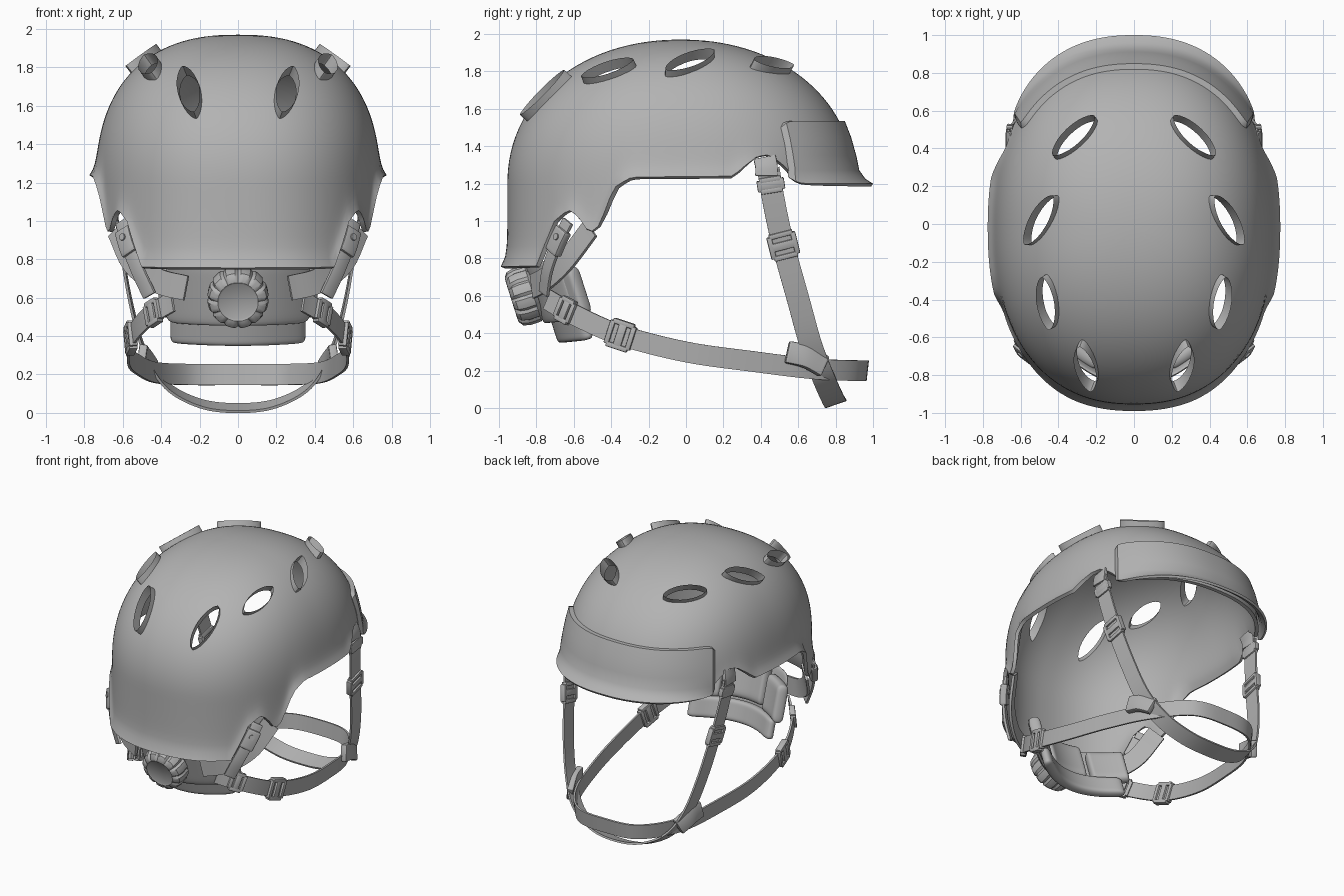
import bpy, bmesh, math
from mathutils import Vector, Matrix

if "Cube" in bpy.data.objects:
    bpy.data.objects.remove(bpy.data.objects["Cube"])

grey = bpy.data.materials.new("neutral_grey")
grey.diffuse_color = (0.45, 0.45, 0.45, 1)
grey.use_nodes = True
grey.node_tree.nodes["Principled BSDF"].inputs["Base Color"].default_value = grey.diffuse_color
A, EF, EB, YC, ZM, ZH, N = 0.738, 0.93, 0.925, -0.03, 1.2, 0.77, 2.3


def make(name, verts, faces, mirror=False, solid=0, subsurf=0, bevel=0, recalc=True):
    me = bpy.data.meshes.new(name)
    me.from_pydata([tuple(v) for v in verts], [], faces)
    if recalc:
        bm = bmesh.new()
        bm.from_mesh(me)
        bmesh.ops.recalc_face_normals(bm, faces=bm.faces)
        bm.to_mesh(me)
        bm.free()
    me.materials.append(grey)
    ob = bpy.data.objects.new(name, me)
    bpy.context.collection.objects.link(ob)
    if solid:
        m = ob.modifiers.new("solid", 'SOLIDIFY')
        m.thickness, m.offset = solid, -1
    if bevel:
        m = ob.modifiers.new("bevel", 'BEVEL')
        m.width, m.segments = bevel, 2
    if subsurf:
        m = ob.modifiers.new("sub", 'SUBSURF')
        m.levels = m.render_levels = subsurf
    if mirror:
        ob.modifiers.new("mirror", 'MIRROR')
    return ob


def grid_faces(nu, nv, loop=False):
    return [(j*nu+i, j*nu+(i+1) % nu, (j+1)*nu+(i+1) % nu, (j+1)*nu+i)
            for j in range(nv-1) for i in range(nu if loop else nu-1)]


def lerp_table(t, x):
    for (x0, y0), (x1, y1) in zip(t, t[1:]):
        if x <= x1:
            return y0 + (y1-y0)*max(0, x-x0)/(x1-x0)
    return t[-1][1]


def shrink(z, p):
    return max(0, 1-(max(0, z-ZM)/ZH)**p)**(1/p)


def surf(phi, z, off=0):
    """Point on the dome at an azimuth and height."""
    c, s = math.cos(phi), math.sin(phi)
    a = A*shrink(z, 2.4) + off
    e = (EF if s > 0 else EB)*shrink(z, 2.1) + off
    return Vector((a*math.copysign(abs(c)**(2/N), c), YC + e*math.copysign(abs(s)**(2/N), s), z))


def dome(x, y):
    """Project a plan position up to the dome."""
    e, lo, hi = (EF if y > YC else EB), ZM, ZM+ZH-1e-6
    for _ in range(40):
        z = (lo+hi)/2
        if abs(x/(A*shrink(z, 2.4)))**N + abs((y-YC)/(e*shrink(z, 2.1)))**N < 1:
            lo = z
        else:
            hi = z
    return Vector((x, y, lo))


# shell with a shaped lower edge and a slightly flared lip
EDGE = [(-1, .755), (-.78, .76), (-.74, .87), (-.69, 1.0), (-.62, 1.06), (-.57, 1.03), (-.53, .96),
        (-.48, .94), (-.44, 1.02), (-.40, 1.12), (-.36, 1.19), (-.28, 1.235), (.24, 1.24), (.30, 1.29),
        (.38, 1.345), (.45, 1.355), (.52, 1.30), (.58, 1.23), (1, 1.22)]
SEG, ROWS = 160, 36
verts = []
for j in range(ROWS):
    for i in range(SEG):
        phi = 2*math.pi*i/SEG
        y0 = surf(phi, ZM).y
        zb = lerp_table(EDGE, y0)
        z = zb + (ZM+ZH-zb)*math.sin(j/ROWS*math.pi/2)
        lip = lerp_table([(-.9, .035), (-.7, .02), (-.45, .012), (-.36, .035), (.24, .038), (.4, .008)], y0)
        verts.append(surf(phi, z, lip*math.exp(-(z-zb)/0.05)))
faces = grid_faces(SEG, ROWS, True)
verts.append(Vector((0, YC, ZM+ZH)))
faces += [((ROWS-1)*SEG+i, (ROWS-1)*SEG+(i+1) % SEG, ROWS*SEG) for i in range(SEG)]
shell = make("helmet_shell", verts, faces, solid=0.025)

# lens-shaped vents: holes in the shell plus raised sleeves
VENTS = [((.20, .56), (.42, .35)), ((.41, .15), (.56, -.11)),
         ((.47, -.27), (.43, -.55)), ((.28, -.63), (.22, -.86))]
LN = 24
cv, cf, tv, tf = [], [], [], []
for side in (1, -1):
    for p, q in VENTS:
        P, Q = dome(side*p[0], p[1]), dome(side*q[0], q[1])
        mx, my = (P.x+Q.x)/2, (P.y+Q.y)/2
        M = dome(mx, my)
        nrm = (dome(mx+.01, my)-dome(mx-.01, my)).cross(dome(mx, my+.01)-dome(mx, my-.01)).normalized()
        u = (P-Q).normalized()
        u = (u - nrm*u.dot(nrm)).normalized()
        w, half = nrm.cross(u), (P-Q).length/2

        def ring(h):
            out = []
            for k in range(LN):
                t = 2*math.pi*k/LN
                out.append(M + u*half*math.cos(t) + w*0.058*math.sin(t)*abs(math.sin(t))**.3 + nrm*h)
            return out
        b = len(cv)
        cv += ring(-.12) + ring(.12)
        cf += [tuple(b+k for k in f) for f in grid_faces(LN, 2, True)]
        cf += [tuple(b+k for k in reversed(range(LN))), tuple(b+LN+k for k in range(LN))]
        b = len(tv)
        tv += ring(-.03) + ring(.035)
        tf += [tuple(b+k for k in reversed(f)) for f in grid_faces(LN, 2, True)]
cutter = make("vent_cutter", cv, cf)
cutter.hide_render = True
m = shell.modifiers.new("vents", 'BOOLEAN')
m.object, m.operation, m.solver = cutter, 'DIFFERENCE', 'EXACT'
bpy.context.view_layer.objects.active = shell
for m in list(shell.modifiers):
    bpy.ops.object.modifier_apply(modifier=m.name)
bpy.data.objects.remove(cutter)
make("vent_sleeves", tv, tf, recalc=False)

# front visor panel with projecting lip
VIS = [(1.535, 0), (1.535, .03), (1.45, .025), (1.35, .025), (1.27, .03), (1.225, .06), (1.20, .10)]
VU = 60
verts = []
for z, o in VIS:
    for i in range(VU+1):
        f = i/VU
        phi = math.radians(35 + 110*f)
        lift = 0.035*math.exp(-min(f, 1-f)/.015)*(1 if z > 1.4 else -1)
        off = .004 if i in (0, VU) else o if o < .05 else .025 + (o-.025)*math.sin(math.pi*f)**.7
        verts.append(surf(phi, z-lift, off))
make("front_visor", verts, grid_faces(VU+1, len(VIS)), solid=0.018)


def spline(pts, steps=8):
    """Catmull-Rom samples through the points."""
    p = [Vector(q) for q in pts]
    p = [2*p[0]-p[1]] + p + [2*p[-1]-p[-2]]
    out = []
    for a, b, c, d in zip(p, p[1:], p[2:], p[3:]):
        for k in range(steps):
            t = k/steps
            out.append(.5*(2*b + (c-a)*t + (2*a-5*b+4*c-d)*t*t + (3*b-a-3*c+d)*t**3))
    return out + [p[-2]]


def frames(pts, centre):
    """Position, tangent, across and outward axes along a path."""
    s, res = spline(pts), []
    for i, p in enumerate(s):
        t = (s[min(i+1, len(s)-1)] - s[max(i-1, 0)]).normalized()
        o = p - Vector(centre)
        o = (o - t*o.dot(t)).normalized()
        res.append((p, t, o.cross(t), o))
    return res


def ribbon(name, fr, width, thick, mirror=False, bevel=0):
    v = [p + a*sx*width/2 + o*so*thick/2 for p, t, a, o in fr
         for sx, so in ((-1, -1), (1, -1), (1, 1), (-1, 1))]
    n = len(fr)
    return make(name, v, grid_faces(4, n, True) + [(3, 2, 1, 0), tuple(4*n-4+k for k in range(4))], mirror, bevel=bevel)


def buckle(name, frame, w, l, d, bar=.028):
    """Rectangular strap frame with a centre bar, on both sides."""
    p, t, a, o = frame
    R = Matrix((a, t, o)).transposed().to_4x4()
    v, f = [], []
    for x, y, sx, sy in ((-w/2, 0, bar, l), (w/2, 0, bar, l), (0, -l/2, w, bar),
                         (0, l/2, w, bar), (0, 0, w, bar*1.6)):
        bm = bmesh.new()
        bmesh.ops.create_cube(bm, size=1, matrix=Matrix.Translation(p) @ R @ Matrix.Translation((x, y, 0))
                              @ Matrix.Diagonal((sx, sy, d, 1)))
        b = len(v)
        v += [q.co.copy() for q in bm.verts]
        f += [tuple(b+q.index for q in fc.verts) for fc in bm.faces]
        bm.free()
    make(name, v, f, True, bevel=.006)


def loop_pts(half):
    return half + [(-x, y, z) for x, y, z in reversed(half[:-1])]


# chin straps
front = frames(loop_pts([(.665, .44, 1.28), (.645, .47, 1.1), (.61, .52, .87), (.56, .60, .58),
                         (.49, .67, .33), (.38, .74, .15), (.2, .785, .05), (0, .80, .025)]), (0, .5, .9))
ribbon("under_chin_strap", front, .12, .014)
rear = frames(loop_pts([(.34, -.74, .58), (.47, -.6, .50), (.56, -.35, .39), (.57, 0, .30),
                        (.52, .35, .25), (.43, .68, .21), (.25, .92, .2), (0, .965, .2)]), (0, .1, .3))
ribbon("chin_cup_strap", rear, .11, .014)
buckle("front_strap_buckle", front[16], .13, .12, .04)
buckle("strap_hanger", front[4], .12, .06, .035)
buckle("rear_strap_buckle", rear[16], .13, .12, .045)
buckle("cradle_strap_buckle", rear[6], .11, .09, .04)
ribbon("side_release_clip", frames([(.50, .54, .30), (.485, .64, .275), (.45, .74, .22)], (0, .2, .3)),
       .12, .045, True, .01)
ribbon("strap_anchor", frames([(.665, .43, 1.24), (.66, .43, 1.29), (.645, .42, 1.34)], (0, .43, 1.2)),
       .12, .03, True, .01)

# rear cradle arms and height sliders
ribbon("cradle_arm", frames([(.27, -.82, .65), (.42, -.75, .69), (.55, -.64, .79), (.63, -.51, .96)],
                            (0, 0, .7)), .13, .018, True)
slider = frames([(.46, -.76, .61), (.52, -.74, .74), (.575, -.69, .88), (.605, -.63, 1.0)], (0, 0, .8))
ribbon("slider_strip", slider, .08, .02, True, .005)
ribbon("slider_block", slider[13:22], .10, .05, True, .012)
p, t, a, o = slider[18]
bm = bmesh.new()
bmesh.ops.create_cone(bm, cap_ends=True, segments=16, radius1=.022, radius2=.018, depth=.065,
                      matrix=Matrix.Translation(p) @ o.to_track_quat('Z', 'Y').to_matrix().to_4x4())
make("slider_rivet", [v.co.copy() for v in bm.verts], [tuple(v.index for v in f.verts) for f in bm.faces], True)
bm.free()


# curved cradle panel and cushions
def curved_pad(name, x0, x1, z0, z1, y, thick, mirror=False, nu=9, nv=5):
    v = []
    for j in range(nv):
        for i in range(nu):
            x, z = x0 + (x1-x0)*i/(nu-1), z0 + (z1-z0)*j/(nv-1)
            v.append((x, y + 1.25*x*x + .32*(.75-z), z + .12*x*x))
    ob = make(name, v, grid_faces(nu, nv), mirror, solid=thick, subsurf=2)
    ob.modifiers["solid"].offset = 0


curved_pad("cradle_panel", -.38, .38, .45, .78, -.85, .025)
curved_pad("lower_cushion", -.35, .35, .35, .50, -.78, .07)
curved_pad("centre_cushion", -.16, .16, .50, .78, -.80, .08)
curved_pad("side_cushion", .19, .40, .48, .74, -.80, .08, True)

# adjustment dial with shallow grip notches
axis = Vector((0, -.95, -.30))
DR = Matrix.Translation((0, -.80, .62)) @ axis.to_track_quat('Z', 'X').to_matrix().to_4x4()
verts, DS = [], 60
prof = [(.135, 0), (.158, .02), (.160, .08), (.150, .12), (.125, .138), (.105, .14), (.095, .134)]
for j, (r, h) in enumerate(prof):
    for i in range(DS):
        g = .009 if i % 5 == 0 and 0 < j < 5 else 0
        t = 2*math.pi*i/DS
        verts.append(DR @ Vector(((r-g)*math.cos(t), (r-g)*math.sin(t), h - (g if j > 2 else 0))))
caps = [tuple(reversed(range(DS))), tuple((len(prof)-1)*DS+i for i in range(DS))]
make("adjustment_dial", verts, grid_faces(DS, len(prof), True) + caps)

# bake modifiers and shade
bpy.ops.object.select_all(action='SELECT')
bpy.context.view_layer.objects.active = shell
bpy.ops.object.convert(target='MESH')
bpy.ops.object.shade_smooth_by_angle(angle=math.radians(35))
